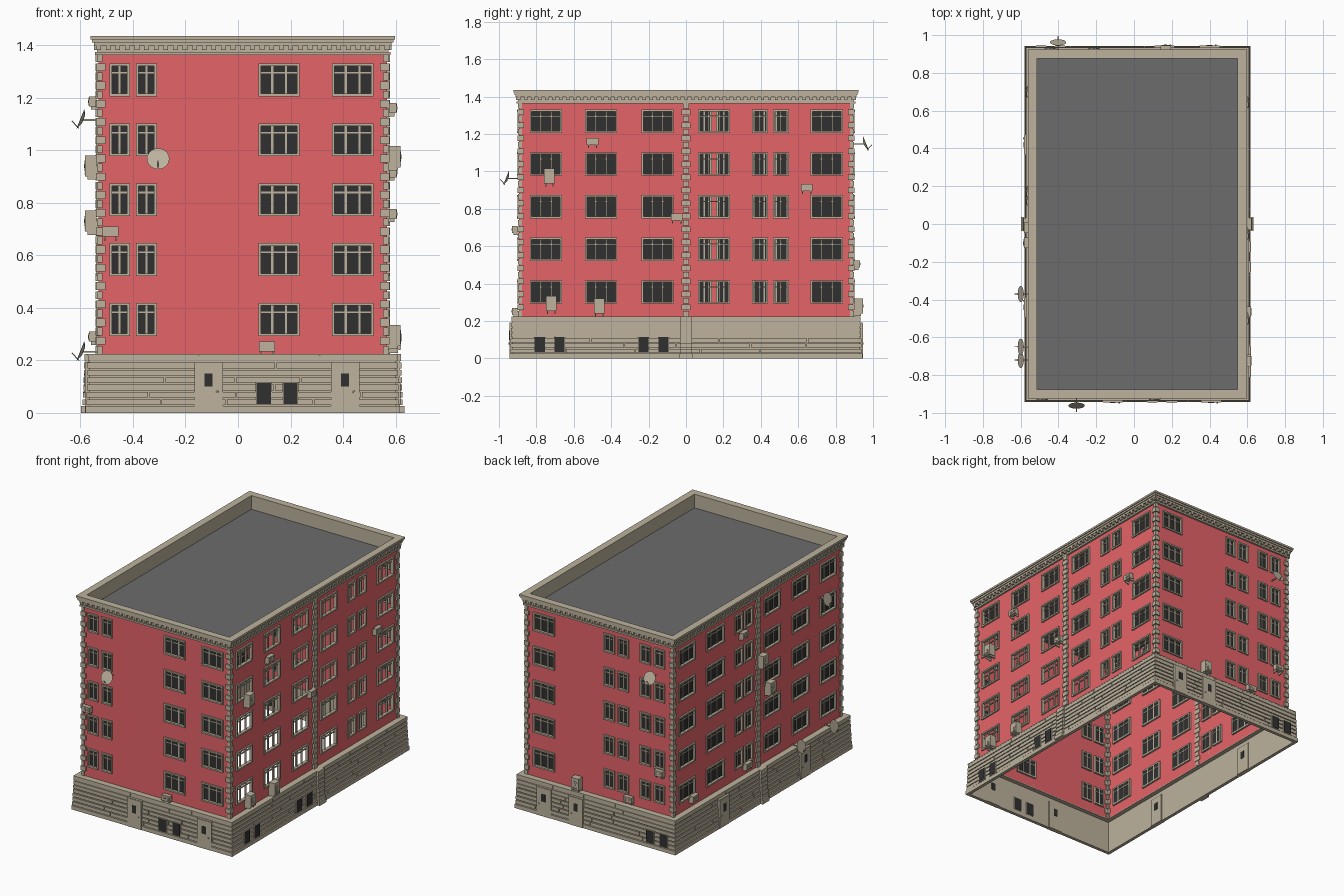
import bpy, bmesh, math, random
from mathutils import Matrix, Vector

random.seed(4)
if "Cube" in bpy.data.objects:
    bpy.data.objects.remove(bpy.data.objects["Cube"])

# Materials
def material(name, col):
    m = bpy.data.materials.new(name)
    m.use_nodes = True
    m.diffuse_color = (*col, 1)
    b = m.node_tree.nodes["Principled BSDF"]
    b.inputs["Base Color"].default_value = (*col, 1)
    b.inputs["Roughness"].default_value = 0.9
    return m

RED = material("red plaster", (0.78, 0.125, 0.14))
STONE = material("beige stone", (0.51, 0.45, 0.34))
GLASS = material("dark glass", (0.03, 0.03, 0.03))
ROOF = material("roof grey", (0.15, 0.15, 0.15))

# Each facade has axes: u along it, z up, d outward from the wall plane
HX, HY, CX = 0.549, 0.893, 0.018
def facade(out, u, half, dist):
    m = Matrix((u, (0, 0, 1), out)).transposed().to_4x4()
    m.translation = Vector(out) * dist + Vector((CX, 0, 0))
    return m, half

SIDES = {
    "front": facade((0, -1, 0), (1, 0, 0), HX, HY),
    "back": facade((0, 1, 0), (1, 0, 0), HX, HY),
    "right": facade((1, 0, 0), (0, 1, 0), HY, HX),
    "left": facade((-1, 0, 0), (0, 1, 0), HY, HX),
}
parts = {}

def mesh(name, mat):
    if name not in parts:
        parts[name] = (bmesh.new(), mat)
    return parts[name][0]

def box(name, mat, side, u0, u1, z0, z1, d0, d1):
    size = Matrix.Diagonal((u1 - u0, z1 - z0, d1 - d0, 1))
    mid = Matrix.Translation(((u0 + u1) / 2, (z0 + z1) / 2, (d0 + d1) / 2))
    bmesh.ops.create_cube(mesh(name, mat), size=1, matrix=SIDES[side][0] @ mid @ size)

def disc(name, mat, side, u, z, d, r1, r2, depth, tilt=0, seg=20):
    m = SIDES[side][0] @ Matrix.Translation((u, z, d)) @ Matrix.Rotation(tilt, 4, 'X')
    bmesh.ops.create_cone(mesh(name, mat), cap_ends=True, segments=seg,
                          radius1=r1, radius2=r2, depth=depth, matrix=m)

# Windows: (start, end) along each facade, in facade coordinates
off = lambda spans: [(a - CX, b - CX) for a, b in spans]
WIDE_Y = [(-0.835, -0.663), (-0.54, -0.368), (-0.238, -0.066)]
WINDOWS = {
    "front": off([(-0.49, -0.412), (-0.389, -0.309), (0.078, 0.235), (0.357, 0.516)]),
    "back": off([(-0.47, -0.39), (-0.365, -0.285), (-0.2, -0.12), (-0.095, -0.015), (0.35, 0.51)]),
    "right": WIDE_Y + [(0.064, 0.235), (0.353, 0.438), (0.465, 0.55), (0.665, 0.84)],
    "left": WIDE_Y + [(0.055, 0.139), (0.161, 0.245), (0.355, 0.548), (0.665, 0.84)],
}
FLOORS = [(0.293 + 0.228 * i, 0.418 + 0.228 * i) for i in range(5)]
BASE, EAVE = 0.225, 1.37

def window(side, u0, u1, z0, z1):
    n, t = side + "_window_frames", 0.01
    for a, b in ((u0, u0 + t), (u1 - t, u1)):
        box(n, STONE, side, a, b, z0, z1, -0.012, 0.009)
    for a, b in ((z0, z0 + t), (z1 - t, z1)):
        box(n, STONE, side, u0, u1, a, b, -0.012, 0.01)
    panes = 3 if u1 - u0 > 0.12 else 2
    for i in range(1, panes):
        c = u0 + (u1 - u0) * i / panes
        box(n, STONE, side, c - 0.004, c + 0.004, z0, z1, -0.012, -0.002)
    zt = z0 + 0.72 * (z1 - z0)
    box(n, STONE, side, u0, u1, zt - 0.003, zt + 0.003, -0.012, -0.004)
    if side != "right":
        box(side + "_window_glass", GLASS, side, u0, u1, z0, z1, -0.01, -0.007)

# Plaster walls with openings left out of the grid
for side, (m, half) in SIDES.items():
    bm = mesh(side + "_wall", RED)
    us = sorted([-half, half] + [v for w in WINDOWS[side] for v in w])
    zs = sorted([BASE - 0.006, EAVE] + [v for f in FLOORS for v in f])
    out = m.to_3x3() @ Vector((0, 0, 1))
    for i, (a, b) in enumerate(zip(us, us[1:])):
        for j, (c, d) in enumerate(zip(zs, zs[1:])):
            if i % 2 and j % 2:
                window(side, a, b, c, d)
                continue
            f = bm.faces.new([bm.verts.new(m @ Vector(p)) for p in
                              ((a, c, 0), (b, c, 0), (b, d, 0), (a, d, 0))])
            f.normal_update()
            if f.normal.dot(out) < 0:
                f.normal_flip()

# Rusticated thin base, quoins and cornice on every facade
COURSES = 7
def band(name, side, z0, z1, d0, d1):
    h = SIDES[side][1] + d1
    box(name, STONE, side, -h, h, z0, z1, d0, d1)

for side, (m, half) in SIDES.items():
    long_side = side in ("left", "right")
    band("base_lining", side, 0, BASE - 0.004, 0.028, 0.035)
    band("base_plinth", side, 0, 0.026, 0.03, 0.05)
    band("base_ledge", side, BASE - 0.006, BASE, -0.002, 0.041)
    step = (BASE - 0.03) / COURSES
    for k in range(COURSES):
        d = 0.046 - 0.001 * k
        z, u, end = 0.03 + k * step, -half - d, half + d
        top = z + step - (0.006 if k < COURSES - 1 else 0)
        while u < end:
            nxt = u + random.uniform(0.22, 0.5)
            if end - nxt < 0.12:
                nxt = end
            box("base_blocks", STONE, side, u, nxt - (0.005 if nxt < end else 0),
                z, top, 0.032, d)
            u = nxt
        if long_side:
            box("base_pilaster", STONE, side, -0.033, 0.033, z, top, 0.032, d + 0.014)
    # Quoins at the corners and the middle of the long sides
    count = 33
    pitch = (EAVE - BASE) / count
    for k in range(count):
        z0 = BASE + k * pitch
        z1 = z0 + pitch - 0.005
        length = 0.036 if k % 2 else 0.024
        proud = 0.009 if k % 2 else 0.006
        for e in (-1, 1):
            a, b = sorted((e * (half + proud), e * (half + 0.009 - length)))
            box("corner_quoins", STONE, side, a, b, z0, z1, -0.004, proud)
        if long_side:
            w = 0.024 if k % 2 else 0.016
            box("middle_quoins", STONE, side, -w, w, z0, z1, -0.004, 0.012)
    if long_side:
        box("base_pilaster", STONE, side, -0.036, 0.036, 0, 0.026, 0.03, 0.066)
        box("base_pilaster", STONE, side, -0.03, 0.03, 0.02, BASE - 0.004, 0.03, 0.05)
    # Cornice and parapet
    for z0, z1, d0, d1 in ((1.362, 1.408, -0.018, 0.006), (1.362, 1.374, 0, 0.013),
                           (1.398, 1.411, -0.018, 0.018), (1.41, 1.423, -0.018, 0.024),
                           (1.422, 1.435, -0.018, 0.03), (1.338, 1.368, -0.018, -0.003)):
        band("cornice", side, z0, z1, d0, d1)
    n = round(2 * half / 0.037)
    for k in range(n + 1):
        u = -half + 2 * half * k / n
        box("cornice_dentils", STONE, side, u - 0.009, u + 0.009, 1.381, 1.4, 0, 0.017)

# Roof deck inside the parapet
bmesh.ops.create_cube(mesh("roof_deck", ROOF), size=1,
                      matrix=Matrix.Translation((CX, 0, 1.338))
                      @ Matrix.Diagonal((2 * HX - 0.01, 2 * HY - 0.01, 0.01, 1)))

# Doors and basement windows, also showing on the inside of the base
def door(side, u):
    box("doors", STONE, side, u - 0.052, u + 0.052, 0, 0.19, 0.022, 0.052)
    box("door_edges", STONE, side, u - 0.054, u + 0.054, 0, 0.193, 0.024, 0.05)
    box("door_glass", GLASS, side, u - 0.015, u + 0.015, 0.1, 0.15, 0.02, 0.054)
    disc("door_knobs", STONE, side, u + 0.033, 0.08, 0.054, 0.005, 0.004, 0.006, seg=10)

def basement_window(side, u):
    box("basement_frames", STONE, side, u - 0.031, u + 0.031, 0.03, 0.118, 0.024, 0.05)
    box("basement_glass", GLASS, side, u - 0.027, u + 0.027, 0.034, 0.114, 0.022, 0.052)

for side, u in (("front", -0.112), ("front", 0.408), ("back", 0.40), ("back", 0.16),
                ("left", -0.44), ("left", 0.42)):
    door(side, u - (CX if side in ("front", "back") else 0))
for side, us in (("front", (0.08, 0.182)), ("back", (-0.41, -0.51)),
                 ("right", (-0.782, -0.676, -0.228, -0.12))):
    for u in us:
        basement_window(side, u)

# Air conditioners: small wide units and large tall ones
def cooler(side, u, z, big=False):
    w, h, d = (0.028, 0.04, 0.052) if big else (0.031, 0.019, 0.036)
    box("air_conditioners", STONE, side, u - w, u + w, z - h, z + h, 0.008, d)
    r, fan = (0.02, u) if big else (0.015, u - 0.012)
    disc("cooler_fans", STONE, side, fan, z, d, r, r, 0.004)
    disc("cooler_hubs", STONE, side, fan, z, d + 0.001, r * 0.4, r * 0.4, 0.006)
    for k in range(3):
        if big:
            zs = z - h + 0.005 + k * 0.005
            box("cooler_vents", STONE, side, u - 0.02, u + 0.02, zs, zs + 0.002, d - 0.002, d + 0.002)
        else:
            zs = z - 0.01 + k * 0.008
            box("cooler_vents", STONE, side, u + 0.01, u + 0.026, zs, zs + 0.003, d - 0.002, d + 0.002)
    for s in (-0.7, 0.7):
        c = u + s * w
        box("cooler_brackets", STONE, side, c - 0.003, c + 0.003, z - h - 0.012, z - h, 0, d * 0.8)
        box("cooler_brackets", STONE, side, c - 0.003, c + 0.003, z - h - 0.016, z, 0, 0.009)

for spec in (("front", -0.503, 0.69), ("front", 0.092, 0.252),
             ("right", -0.73, 0.975, True), ("right", -0.5, 1.16), ("right", -0.05, 0.757),
             ("right", 0.645, 0.915), ("right", -0.72, 0.295, True), ("right", -0.465, 0.28, True),
             ("left", 0.17, 1.185), ("left", -0.02, 0.94, True), ("left", -0.1, 0.73, True),
             ("left", 0.13, 0.29), ("left", 0.7, 0.29),
             ("back", 0.15, 0.28, True), ("back", -0.23, 0.27), ("back", -0.46, 0.505)):
    cooler(*spec)

# Satellite dishes on arms
def dish(side, u, z):
    tilt = -math.radians(22)
    box("dish_arms", STONE, side, u - 0.003, u + 0.003, z - 0.006, z, 0, 0.063)
    disc("dishes", STONE, side, u, z, 0.063, 0.014, 0.043, 0.012, tilt, 24)
    disc("dish_feeds", STONE, side, u, z - 0.021, 0.088, 0.002, 0.002, 0.04, 2.2 * tilt, 8)

for spec in (("front", -0.322, 0.965), ("back", -0.42, 1.15), ("left", -0.65, 1.118),
             ("left", -0.37, 0.235), ("left", -0.72, 0.235)):
    dish(*spec)

# Turn the collected parts into objects
for name, (bm, mat) in parts.items():
    if not name.endswith("_wall"):
        bmesh.ops.recalc_face_normals(bm, faces=bm.faces)
    else:
        bmesh.ops.remove_doubles(bm, verts=bm.verts, dist=1e-5)
    me = bpy.data.meshes.new(name)
    bm.to_mesh(me)
    bm.free()
    me.materials.append(mat)
    bpy.context.scene.collection.objects.link(bpy.data.objects.new(name, me))
